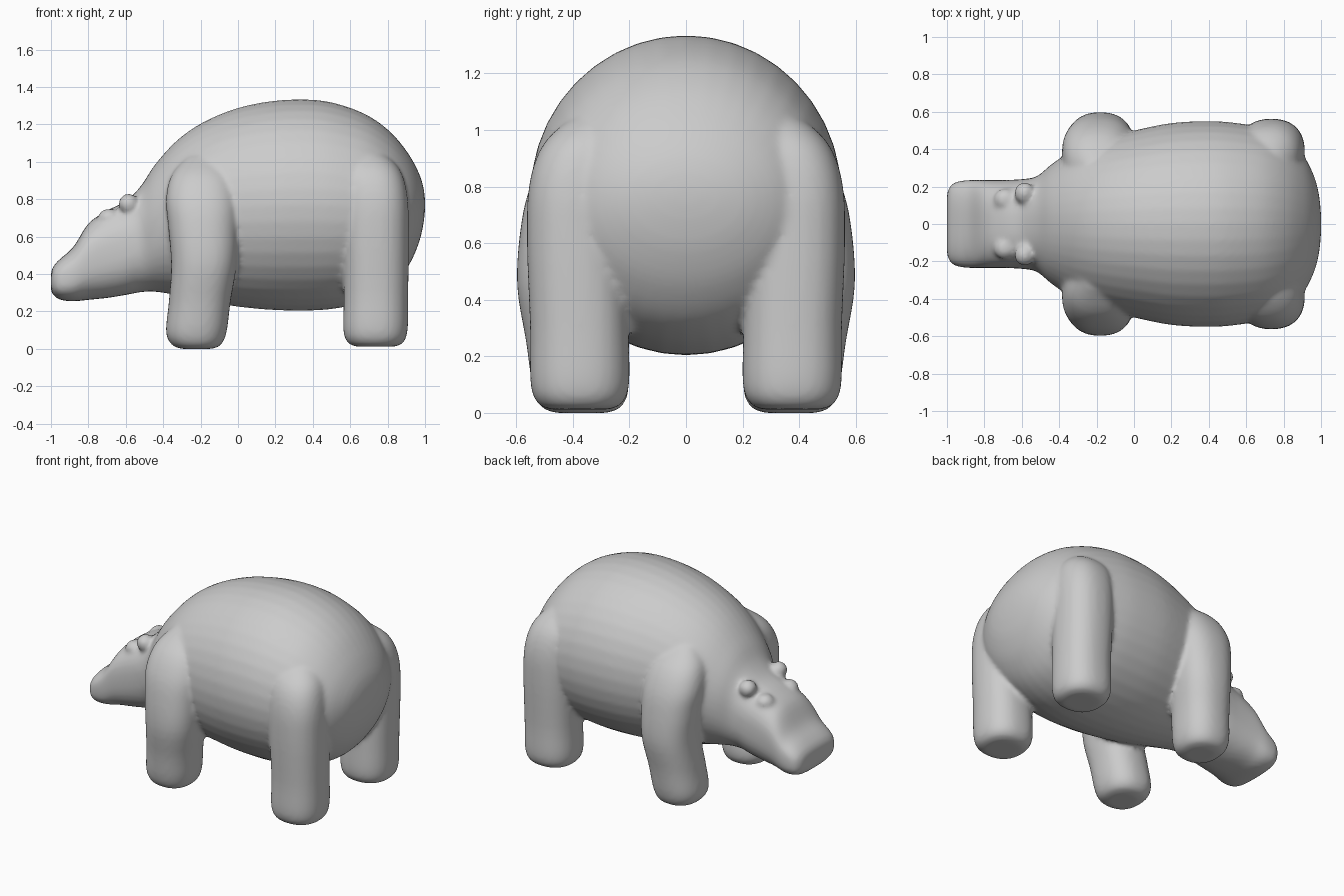
import bpy, bmesh
from math import cos, sin, pi, copysign
from mathutils import Matrix

if "Cube" in bpy.data.objects:
    bpy.data.objects.remove(bpy.data.objects["Cube"])

N = 40
bm = bmesh.new()


def sgn_pow(v, p):
    return copysign(abs(v) ** p, v)


def refine(rows, steps=4):
    """Catmull-Rom interpolation between section rows."""
    out = []
    for i in range(len(rows) - 1):
        a, b = rows[max(i - 1, 0)], rows[i]
        c, d = rows[i + 1], rows[min(i + 2, len(rows) - 1)]
        for s in range(steps):
            t = s / steps
            out.append([0.5 * (2 * q + (r - p) * t + (2 * p - 5 * q + 4 * r - u) * t * t
                               + (3 * q - p - 3 * r + u) * t ** 3)
                        for p, q, r, u in zip(a, b, c, d)])
    out.append(list(rows[-1]))
    return out


def loft(rings):
    loops = [[bm.verts.new(p) for p in ring] for ring in rings]
    for a, b in zip(loops, loops[1:]):
        for i in range(N):
            j = (i + 1) % N
            bm.faces.new((a[i], a[j], b[j], b[i]))
    bm.faces.new(loops[0][::-1])
    bm.faces.new(loops[-1])


def trunk(rows):
    rings = []
    for x, zb, zt, w, e in refine(rows):
        zc, h = (zb + zt) / 2, (zt - zb) / 2
        rings.append([(x, w * sgn_pow(cos(2 * pi * i / N), 2 / e),
                       zc + h * sgn_pow(sin(2 * pi * i / N), 2 / e)) for i in range(N)])
    loft(rings)


def leg(rows, side):
    rings = []
    for z, xc, yc, rx, ry in refine(rows):
        rings.append([(xc + rx * sgn_pow(cos(2 * pi * i / N), 0.85),
                       side * (yc + ry * sgn_pow(sin(2 * pi * i / N), 0.85)), z)
                      for i in range(N)])
    loft(rings)


def blob(x, y, z, rx, ry, rz):
    m = Matrix.Translation((x, y, z)) @ Matrix.Diagonal((rx, ry, rz, 1))
    bmesh.ops.create_uvsphere(bm, u_segments=20, v_segments=12, radius=1, matrix=m)


# snout, head, neck and body: x, bottom, top, half width, squareness
trunk([(-1.0, .31, .41, .16, 2.8), (-.985, .285, .445, .20, 3), (-.95, .262, .482, .225, 3),
       (-.88, .254, .545, .235, 2.9), (-.80, .262, .67, .235, 2.7), (-.70, .272, .74, .235, 2.6),
       (-.60, .288, .79, .24, 2.5), (-.52, .303, .87, .255, 2.3), (-.44, .305, .99, .32, 2.1),
       (-.32, .285, 1.12, .40, 2), (-.18, .255, 1.215, .455, 2), (0, .225, 1.288, .50, 2),
       (.2, .207, 1.327, .54, 2), (.4, .205, 1.332, .55, 2), (.55, .22, 1.305, .54, 2),
       (.70, .26, 1.245, .51, 2), (.82, .33, 1.155, .45, 2), (.91, .44, 1.045, .36, 2),
       (.965, .56, .945, .25, 2), (.99, .66, .87, .15, 2), (1.0, .74, .80, .05, 2)])

fore = [(0, -.22, .37, .08, .09), (.02, -.222, .37, .13, .14), (.09, -.223, .372, .162, .17),
        (.25, -.205, .39, .165, .175), (.45, -.182, .42, .175, .177), (.65, -.185, .41, .188, .175),
        (.8, -.19, .38, .195, .17), (.93, -.19, .325, .165, .15), (1.03, -.19, .27, .08, .08)]
hind = [(.012, .735, .375, .10, .10), (.03, .735, .375, .145, .145), (.10, .735, .375, .172, .174),
        (.3, .738, .377, .172, .174), (.6, .735, .385, .178, .177), (.8, .73, .38, .178, .175),
        (.94, .71, .35, .165, .16), (1.03, .69, .31, .11, .11), (1.07, .68, .29, .04, .04)]
for s in (1, -1):
    leg(fore, s)
    leg(hind, s)
    # ear and brow bumps
    blob(-.585, s * .165, .775, .055, .06, .055)
    blob(-.69, s * .13, .70, .06, .06, .05)

bmesh.ops.recalc_face_normals(bm, faces=bm.faces)
me = bpy.data.meshes.new("animal_body")
bm.to_mesh(me)
bm.free()
body = bpy.data.objects.new("animal_body", me)
bpy.context.collection.objects.link(body)

# fuse all the parts into one soft skin
rm = body.modifiers.new("fuse", 'REMESH')
rm.mode = 'VOXEL'
rm.voxel_size = 0.014
rm.use_smooth_shade = True
sm = body.modifiers.new("soften", 'SMOOTH')
sm.factor = 0.5
sm.iterations = 8
